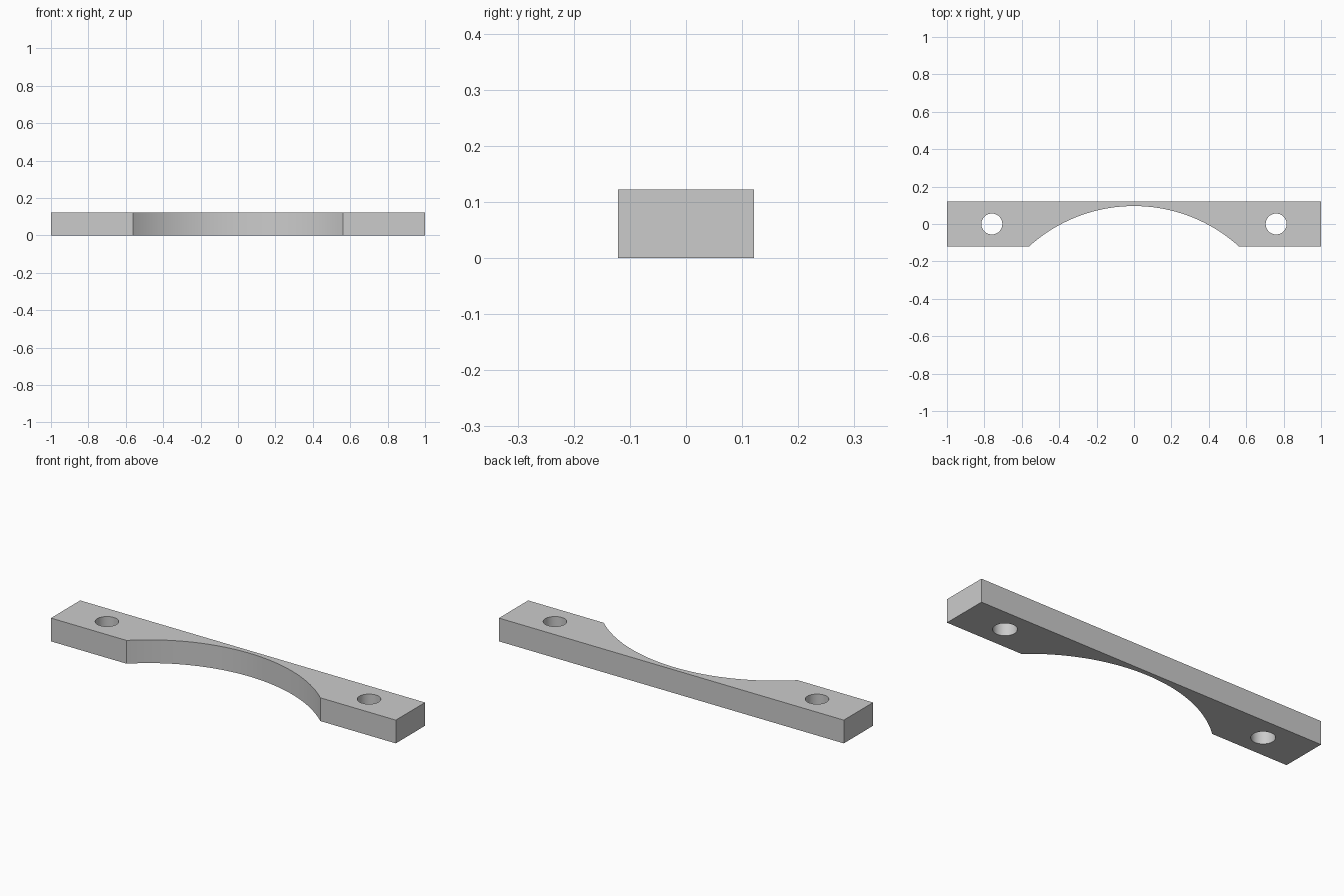
import bpy
import math

cube = bpy.data.objects.get("Cube")
if cube:
    bpy.data.objects.remove(cube, do_unlink=True)

HALF_DEPTH, HEIGHT = 0.121, 0.122
HOLE_X, HOLE_R = 0.76, 0.056
ARC_HALF, ARC_TOP = 0.562, 0.096

grey = bpy.data.materials.new("light grey")
grey.use_nodes = True
grey.diffuse_color = (0.6, 0.6, 0.6, 1)
grey.node_tree.nodes["Principled BSDF"].inputs["Base Color"].default_value = (0.6, 0.6, 0.6, 1)


def cutter(name, x, y, radius, sides):
    """Upright cylinder that passes right through the bar."""
    bpy.ops.mesh.primitive_cylinder_add(vertices=sides, radius=radius, depth=HEIGHT * 3,
                                        location=(x, y, HEIGHT / 2))
    ob = bpy.context.object
    ob.name = name
    ob.hide_render = True
    ob.data.materials.append(grey)
    return ob


# Straight rectangular bar
bpy.ops.mesh.primitive_cube_add(size=1, location=(0, 0, HEIGHT / 2))
bar = bpy.context.object
bar.name = "mounting_bar"
bar.scale = (2, HALF_DEPTH * 2, HEIGHT)
bpy.ops.object.transform_apply(location=False, rotation=False, scale=True)
bar.data.materials.append(grey)

# Shallow arch in the front and a screw hole near each end
rise = ARC_TOP + HALF_DEPTH
arc_r = (ARC_HALF ** 2 + rise ** 2) / (2 * rise)
cutters = [cutter("arch_cutter", 0, ARC_TOP - arc_r, arc_r, 160)]
for side, x in (("left", HOLE_X), ("right", -HOLE_X)):
    cutters.append(cutter(side + "_hole_cutter", x, 0, HOLE_R, 48))

bpy.ops.object.select_all(action='DESELECT')
bar.select_set(True)
bpy.context.view_layer.objects.active = bar
for ob in cutters:
    mod = bar.modifiers.new(ob.name, 'BOOLEAN')
    mod.operation = 'DIFFERENCE'
    mod.solver = 'EXACT'
    mod.object = ob
    bpy.ops.object.modifier_apply(modifier=mod.name)
for ob in cutters:
    bpy.data.objects.remove(ob, do_unlink=True)

# Smooth curved walls, crisp edges
bpy.ops.object.shade_smooth_by_angle(angle=math.radians(30))
